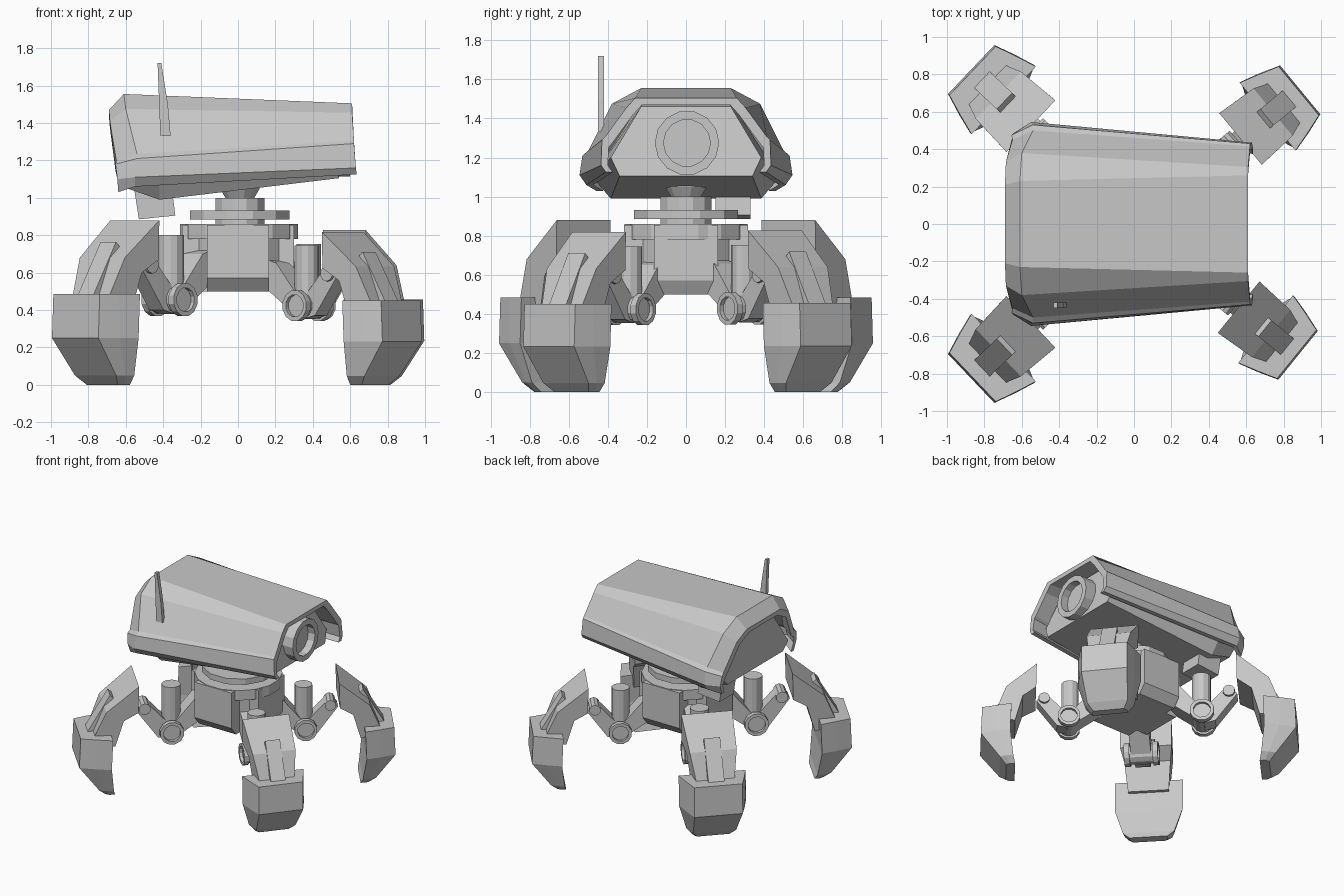
import bpy, bmesh, math
from mathutils import Vector, Matrix

if "Cube" in bpy.data.objects:
    bpy.data.objects.remove(bpy.data.objects["Cube"])

grey = bpy.data.materials.new("light grey metal")
grey.diffuse_color = (0.58, 0.58, 0.58, 1)
grey.use_nodes = True
grey.node_tree.nodes["Principled BSDF"].inputs["Base Color"].default_value = grey.diffuse_color


def loft(name, rings, mat=None):
    """Closed solid through rings of equal point count."""
    bm = bmesh.new()
    vs = [[bm.verts.new(p) for p in ring] for ring in rings]
    n = len(rings[0])
    for a, b in zip(vs, vs[1:]):
        for i in range(n):
            j = (i + 1) % n
            bm.faces.new((a[i], a[j], b[j], b[i]))
    bm.faces.new(vs[0])
    bm.faces.new(vs[-1])
    bmesh.ops.recalc_face_normals(bm, faces=bm.faces)
    me = bpy.data.meshes.new(name)
    bm.to_mesh(me)
    bm.free()
    me.materials.append(grey)
    ob = bpy.data.objects.new(name, me)
    bpy.context.collection.objects.link(ob)
    if mat:
        ob.matrix_world = mat
    return ob


def lathe(name, prof, axis, centre, n=12, mat=None):
    """prof = (radius, distance along axis)."""
    q = Vector((0, 0, 1)).rotation_difference(Vector(axis))
    c = Vector(centre)
    rings = []
    for r, h in prof:
        rings.append([c + q @ Vector((r * math.cos((i + .5) * math.tau / n),
                                      r * math.sin((i + .5) * math.tau / n), h)) for i in range(n)])
    return loft(name, rings, mat)


def slab(name, prof, half, mat=None):
    """x-z profile extruded across y; half may vary per point."""
    hs = half if isinstance(half, (list, tuple)) else [half] * len(prof)
    return loft(name, [[(x, s * h, z) for (x, z), h in zip(prof, hs)] for s in (-1, 1)], mat)


def mirrored(half):
    """Half section listed top to bottom -> full loop."""
    return half + [(x, -y, z) for x, y, z in reversed(half)]


# ---- head shell: arched hood, open below and at both ends ----
sections = [
    [(-.69, .21, 1.47), (-.685, .33, 1.41), (-.65, .45, 1.20), (-.655, .475, 1.18), (-.645, .485, 1.10), (-.64, .46, 1.03)],
    [(-.61, .23, 1.555), (-.60, .38, 1.475), (-.54, .50, 1.235), (-.54, .53, 1.21), (-.55, .545, 1.11), (-.55, .51, 1.06)],
    [(.61, .26, 1.505), (.61, .305, 1.455), (.62, .415, 1.305), (.62, .43, 1.29), (.63, .435, 1.16), (.635, .41, 1.125)],
]
rings = []
for s in sections:
    outer = [(x, -y, z) for x, y, z in reversed(s)] + s
    inner = [(x, y - .035 * (1 if y > 0 else -1), z - (0 if z in (s[4][2], s[5][2]) else .035))
             for x, y, z in reversed(outer)]
    rings.append(outer + inner)
loft("head_shell", rings)

# ---- inner head body with sloping underside and raked front ----
body = [(-.62, .2, 1.43, .42, 1.12, .35, 1.06), (-.42, .22, 1.5, .48, 1.10, .385, .99),
        (.54, .23, 1.46, .385, 1.20, .34, 1.105)]
rake = [(0, 0), (0, 0), (-.06, -.02)]
loft("head_body", [mirrored([(x + t, a, b), (x + u, c, d), (x, e, f)])
                   for (x, a, b, c, d, e, f), (t, u) in zip(body, rake)])

# ---- lens, antenna, rear pack ----
lathe("lens_ring", [(.165, .44), (.165, .60), (.12, .60), (.12, .54)], (1, 0, 0), (0, .005, 1.275), 14)
slab("antenna", [(-.43, 1.72), (-.41, 1.72), (-.375, 1.5), (-.36, 1.33), (-.415, 1.33)], .015,
     Matrix.Translation((0, -.435, 0)))
slab("rear_pack", [(-.56, 1.08), (-.36, 1.10), (-.335, .905), (-.53, .885)], .09,
     Matrix.Translation((0, .24, 0)))

# ---- neck and hull ----
lathe("neck", [(.08, .98), (.08, 1.0), (.11, 1.05), (.11, 1.1)], (0, 0, 1), (.01, 0, 0))
lathe("neck_collar", [(.135, .85), (.135, 1.0)], (0, 0, 1), (.01, 0, 0))
lathe("turntable_disc", [(.275, .885), (.275, .932)], (0, 0, 1), (.01, 0, 0))
lathe("hull_rim", [(.322, .78), (.322, .86)], (0, 0, 1), (.005, 0, 0), 16)
lathe("hull", [(.24, .50), (.29, .57), (.29, .80)], (0, 0, 1), (.005, 0, 0), 8)
for i in range(4):
    d = .318 if i % 2 else .30
    slab("hull_panel", [(.15, .855), (d, .855), (d, .57), (.26, .50), (.15, .50)], .165,
         Matrix.Rotation(i * math.pi / 2, 4, 'Z'))

# ---- four legs, modelled along +x and turned into place ----
for name, angle, s, dx in (("front_left", 39.5, .94, .018), ("front_right", -39, .93, .01),
                           ("rear_left", 136.5, 1, 0), ("rear_right", 223.5, 1, 0)):
    m = (Matrix.Translation((dx, 0, 0)) @ Matrix.Rotation(math.radians(angle), 4, 'Z')
         @ Matrix.Scale(s, 4))
    # shock cylinder and hip barrel
    lathe(name + "_shock", [(.07, .46), (.07, .80)], (0, 0, 1), (.495, 0, 0), 12, m)
    lathe(name + "_hip_barrel", [(.065, -.10), (.065, -.125), (.09, -.125), (.09, -.085), (.075, -.085),
                                 (.075, .085), (.09, .085), (.09, .125), (.065, .125), (.065, .10)],
          (0, 1, 0), (.505, 0, .455), 12, m)
    # links: hull to barrel, barrel to thigh
    slab(name + "_inner_link", [(.26, .72), (.33, .70), (.53, .46), (.47, .40), (.26, .55)], .075, m)
    slab(name + "_outer_link", [(.46, .44), (.52, .38), (.60, .40), (.76, .62), (.71, .68), (.66, .66)], .055, m)
    lathe(name + "_thigh_pin", [(.045, -.075), (.045, .075)], (0, 1, 0), (.70, 0, .64), 10, m)
    # thigh armour
    slab(name + "_thigh", [(.76, .88), (1.0, .68), (1.09, .46), (1.03, .40), (.93, .39), (.87, .60), (.765, .67)],
         [.19, .175, .14, .14, .15, .17, .19], m)
    slab(name + "_thigh_strip", [(.92, .73), (.955, .765), (1.135, .46), (1.07, .45), (.99, .67)], .06, m)
    # claw foot: (z, outer r, half, mid r, half, inner r, half)
    foot = [(.485, 1.19, .18, 1.08, .215, .96, .25), (.25, 1.20, .18, 1.08, .22, .97, .25),
            (.05, 1.05, .16, 1.0, .18, .945, .19), (.0, 1.0, .12, .97, .14, .93, .14)]
    loft(name + "_foot", [[(a, -b, z), (c, -d, z), (e, -f, z), (e, f, z), (c, d, z), (a, b, z)]
                          for z, a, b, c, d, e, f in foot], m)
